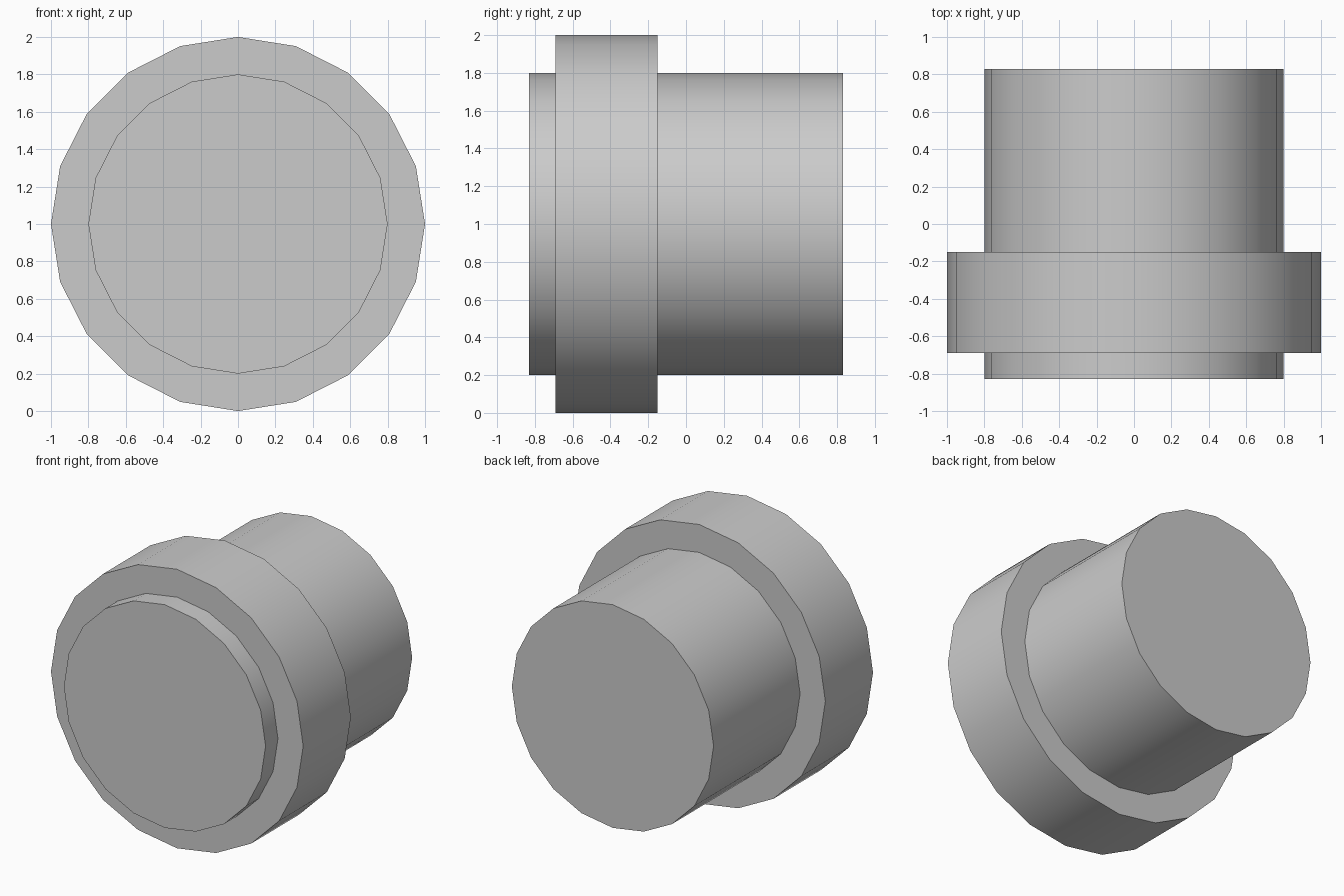
import bpy, bmesh
from math import sin, cos, tau, radians

if "Cube" in bpy.data.objects:
    bpy.data.objects.remove(bpy.data.objects["Cube"])

SIDES = 20
# Stepped profile along the y axis: (y, radius)
profile = [(-0.83, 0.8), (-0.69, 0.8), (-0.69, 1.0),
           (-0.15, 1.0), (-0.15, 0.8), (0.83, 0.8)]

# Plug body with collar, turned around a horizontal axis at z = 1
bm = bmesh.new()
rings = [[bm.verts.new((r * sin(tau * i / SIDES), y, 1 + r * cos(tau * i / SIDES)))
          for i in range(SIDES)] for y, r in profile]
for a, b in zip(rings, rings[1:]):
    for i in range(SIDES):
        j = (i + 1) % SIDES
        bm.faces.new((a[i], a[j], b[j], b[i]))

# Flat end caps
bm.faces.new(rings[0])
bm.faces.new(rings[-1])
bmesh.ops.recalc_face_normals(bm, faces=bm.faces)

mesh = bpy.data.meshes.new("collared_plug")
bm.to_mesh(mesh)
bm.free()
plug = bpy.data.objects.new("collared_plug", mesh)
bpy.context.collection.objects.link(plug)

# Smooth round sides, crisp rims
bpy.context.view_layer.objects.active = plug
plug.select_set(True)
bpy.ops.object.shade_smooth_by_angle(angle=radians(30))
